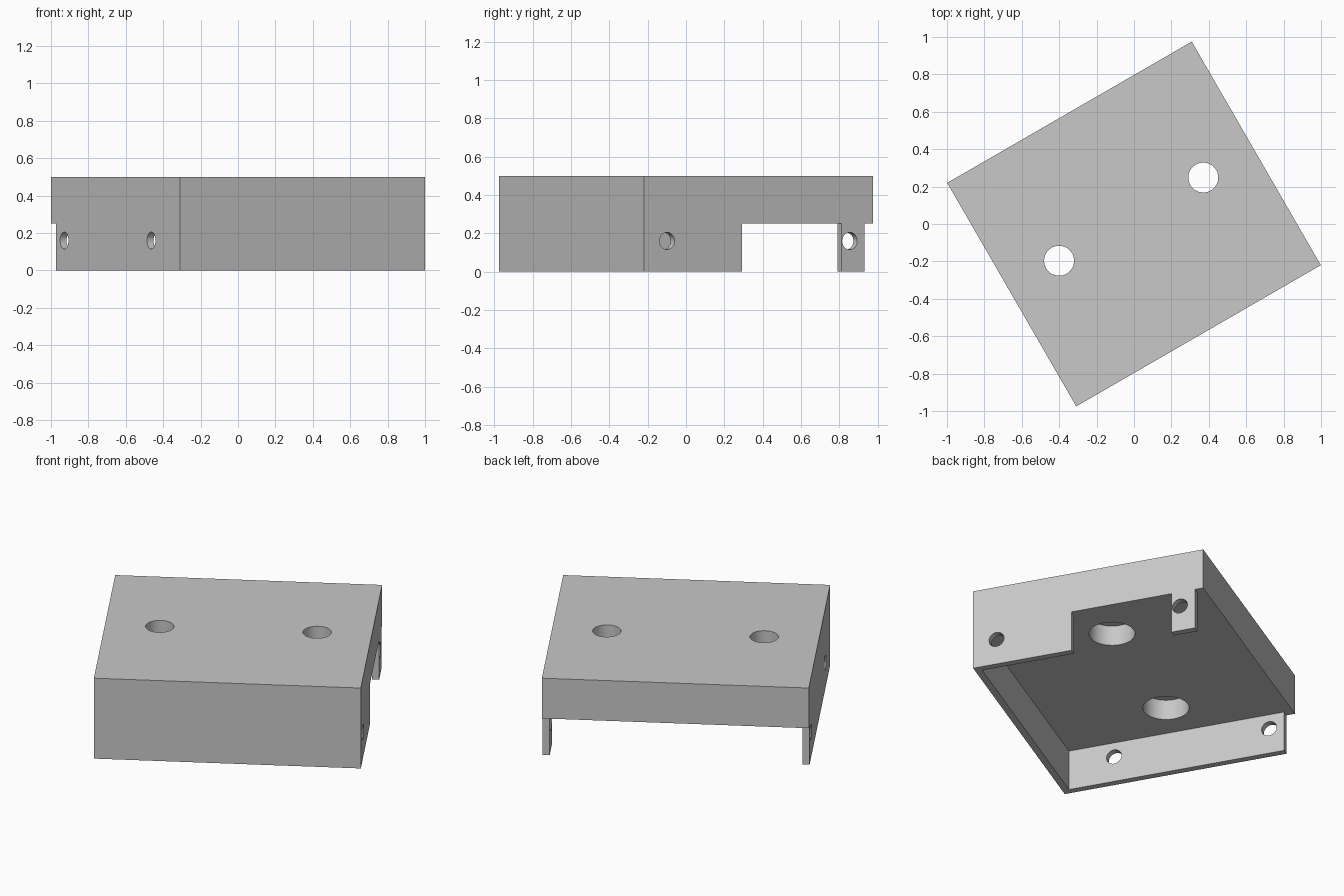
import bpy
import math
from mathutils import Vector

if "Cube" in bpy.data.objects:
    bpy.data.objects.remove(bpy.data.objects["Cube"], do_unlink=True)

W, D, H = 1.51, 1.38, 0.5      # cover width, depth, height
WALL, PLATE_Z = 0.04, 0.25     # wall thickness, underside of the thick plate
X, Y = W / 2, D / 2


def box(name, lo, hi):
    lo, hi = Vector(lo), Vector(hi)
    bpy.ops.mesh.primitive_cube_add(size=1, location=(lo + hi) / 2)
    ob = bpy.context.object
    ob.name = name
    ob.scale = hi - lo
    bpy.ops.object.transform_apply(location=True, rotation=False, scale=True)
    return ob


def cylinder(name, radius, depth, loc, rot=(0, 0, 0)):
    bpy.ops.mesh.primitive_cylinder_add(vertices=48, radius=radius, depth=depth,
                                        location=loc, rotation=rot)
    ob = bpy.context.object
    ob.name = name
    bpy.ops.object.transform_apply(location=True, rotation=True, scale=True)
    return ob


def cut(body, cutter):
    cutter.hide_render = True
    mod = body.modifiers.new("cut", "BOOLEAN")
    mod.operation = "DIFFERENCE"
    mod.solver = "EXACT"
    mod.object = cutter
    bpy.context.view_layer.objects.active = body
    bpy.ops.object.modifier_apply(modifier=mod.name)
    bpy.data.objects.remove(cutter, do_unlink=True)


cover = box("mounting_cover", (-X, -Y, 0), (X, Y, H))

# Cavity under the plate, open at the back, with the walls set in from the rear edge
cut(cover, box("cavity", (WALL - X, WALL - Y, -1), (X - WALL, 2, PLATE_Z)))
cut(cover, box("rear_trim", (-2, Y - 0.05, -1), (2, 2, PLATE_Z)))

# Notch in the left wall, leaving a rear leg
cut(cover, box("notch", (X - 0.2, 0.59 - Y, -1), (2, 1.19 - Y, PLATE_Z)))

# Counterbored holes through the plate
for side in (-1, 1):
    cut(cover, cylinder("bolt_hole", 0.08, 2, (side * 0.445, 0.03, 0.4)))
    cut(cover, cylinder("counterbore", 0.13, 0.25, (side * 0.445, 0.03, PLATE_Z)))

# Screw holes in the side walls
for side, offsets in ((1, (0.14, 1.24)), (-1, (0.31, 1.24))):
    for t in offsets:
        cut(cover, cylinder("screw_hole", 0.045, 0.3, (side * X, t - Y, 0.16),
                            (0, math.pi / 2, 0)))

# Single grey finish
grey = bpy.data.materials.new("light_grey")
grey.use_nodes = True
colour = (0.58, 0.58, 0.58, 1)
grey.diffuse_color = colour
grey.node_tree.nodes["Principled BSDF"].inputs["Base Color"].default_value = colour
cover.data.materials.clear()
cover.data.materials.append(grey)

# Turn the finished cover and smooth only the hole walls
cover.rotation_euler.z = math.radians(30)
bpy.ops.object.select_all(action="DESELECT")
cover.select_set(True)
bpy.context.view_layer.objects.active = cover
bpy.ops.object.shade_smooth_by_angle(angle=math.radians(30))
